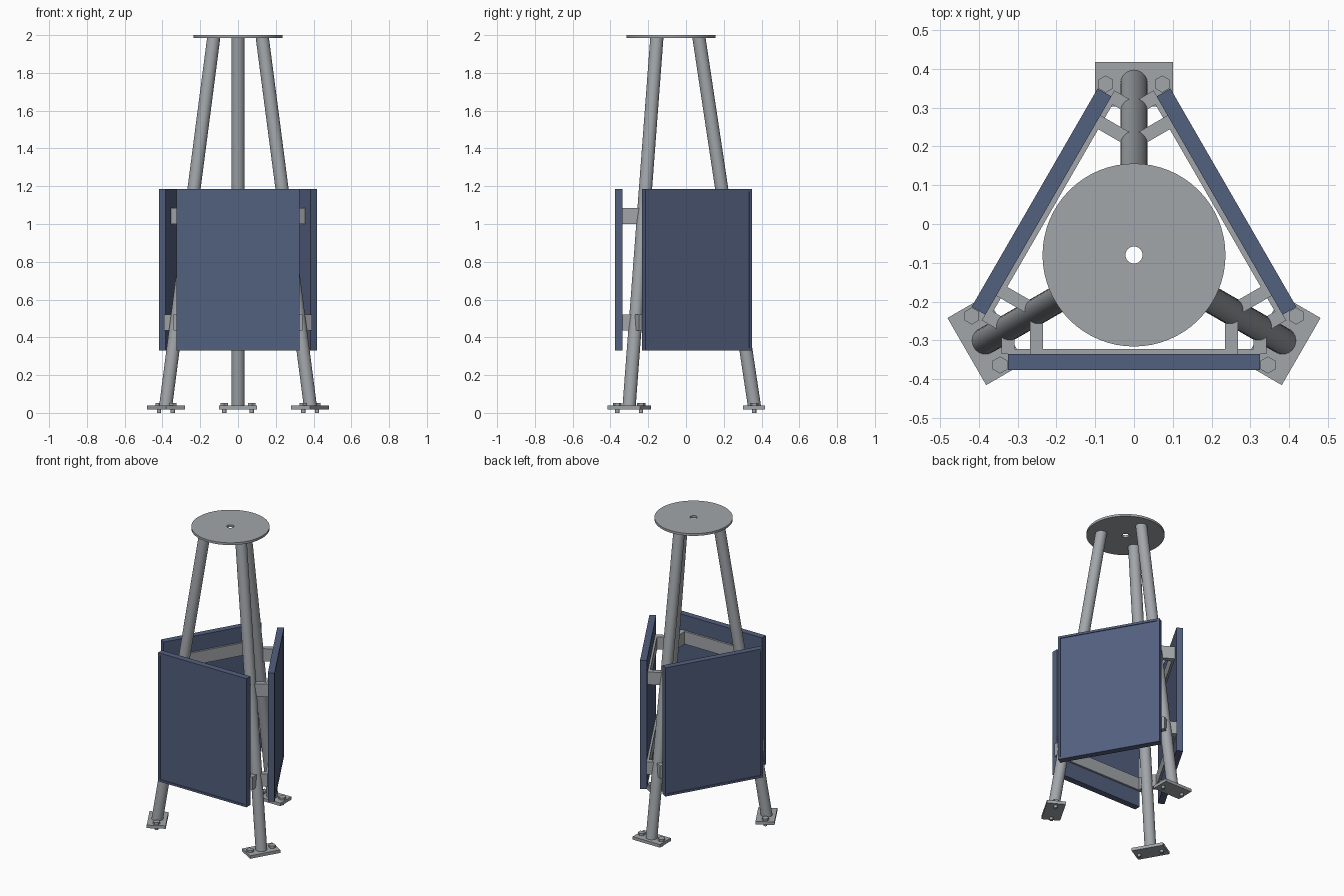
import bpy, bmesh, math
from mathutils import Matrix, Vector

if "Cube" in bpy.data.objects:
    bpy.data.objects.remove(bpy.data.objects["Cube"])

CY = -0.08  # tower axis offset so the footprint is centred


def material(name, rgb):
    m = bpy.data.materials.new(name)
    m.diffuse_color = (*rgb, 1)
    m.use_nodes = True
    m.node_tree.nodes["Principled BSDF"].inputs["Base Color"].default_value = m.diffuse_color
    return m


GREY = material("galvanised grey", (0.36, 0.38, 0.40))
BLUE = material("panel blue", (0.085, 0.115, 0.21))


def finish(name, bm, mat, angle=0.0, smooth=False):
    """Turn a bmesh into an object, rotated about the tower axis."""
    bmesh.ops.recalc_face_normals(bm, faces=bm.faces)
    bm.transform(Matrix.Translation((0, CY, 0)) @ Matrix.Rotation(angle, 4, 'Z'))
    me = bpy.data.meshes.new(name)
    bm.to_mesh(me)
    bm.free()
    me.materials.append(mat)
    ob = bpy.data.objects.new(name, me)
    bpy.context.collection.objects.link(ob)
    if smooth:
        bpy.ops.object.select_all(action='DESELECT')
        ob.select_set(True)
        bpy.context.view_layer.objects.active = ob
        bpy.ops.object.shade_smooth_by_angle(angle=math.radians(35))
    return ob


def add_box(bm, x, y, z):
    """Box given as (min, max) on each axis."""
    lo, hi = Vector((x[0], y[0], z[0])), Vector((x[1], y[1], z[1]))
    size, mid = hi - lo, (hi + lo) / 2
    mat = Matrix.Translation(mid) @ Matrix.Diagonal((*size, 1))
    return bmesh.ops.create_cube(bm, size=1, matrix=mat)["verts"]


def add_cyl(bm, r, p0, p1, n):
    """Tube with level ends, sheared from p0 to p1."""
    p0, p1 = Vector(p0), Vector(p1)
    vs = bmesh.ops.create_cone(bm, cap_ends=True, segments=n, radius1=r,
                               radius2=r, depth=1)["verts"]
    for v in vs:
        v.co = Vector((v.co.x, v.co.y, 0)) + (p1 if v.co.z > 0 else p0)


LEG_R, Z0, Z1, D0, D1 = 0.035, 0.03, 1.99, 0.443, 0.148


def leg_dist(z):
    return D0 + (D1 - D0) * (z - Z0) / (Z1 - Z0)


# top plate: disc with a centre hole
bm = bmesh.new()
N = 64
rings = []
for r, z in ((0.236, 1.985), (0.236, 2.0), (0.022, 2.0), (0.022, 1.985)):
    rings.append([bm.verts.new((r * math.cos(math.tau * i / N),
                                r * math.sin(math.tau * i / N), z)) for i in range(N)])
for a, b in zip(rings, rings[1:] + rings[:1]):
    for i in range(N):
        j = (i + 1) % N
        bm.faces.new((a[i], a[j], b[j], b[i]))
finish("top_plate", bm, GREY, smooth=True)

for k, side in enumerate(("a", "b", "c")):
    ang = math.tau * k / 3

    # leaning tubular leg
    bm = bmesh.new()
    add_cyl(bm, LEG_R, (0, D0, Z0), (0, D1, Z1), 40)
    finish("leg_" + side, bm, GREY, ang, True)

    # foot plate
    bm = bmesh.new()
    add_box(bm, (-0.1, 0.1), (0.383, 0.498), (0.018, 0.038))
    finish("foot_plate_" + side, bm, GREY, ang)

    # anchor bolts: hex head above, shank below
    bm = bmesh.new()
    for sx in (-0.073, 0.073):
        add_cyl(bm, 0.022, (sx, 0.441, 0.038), (sx, 0.441, 0.053), 6)
        add_cyl(bm, 0.011, (sx, 0.441, 0), (sx, 0.441, 0.045), 20)
    finish("anchor_bolts_" + side, bm, GREY, ang, True)

    # panel with a shallow recess in its outer face
    bm = bmesh.new()
    add_box(bm, (-0.325, 0.325), (-0.296, -0.255), (0.33, 1.186))
    bm.normal_update()
    outer = [f for f in bm.faces if f.normal.y < -0.9]
    bmesh.ops.inset_region(bm, faces=outer, thickness=0.02, depth=0)
    walls = bmesh.ops.extrude_face_region(bm, geom=outer)["geom"]
    bmesh.ops.delete(bm, geom=outer, context='FACES')
    for v in walls:
        if isinstance(v, bmesh.types.BMVert):
            v.co.y += 0.005
    finish("panel_" + side, bm, BLUE, ang)

    # two mounting brackets: rail behind the panel, arms reaching the legs
    for level, zc in (("lower", 0.478), ("upper", 1.042)):
        bm = bmesh.new()
        d = leg_dist(zc)
        lx, ly = d * math.cos(math.pi / 6), -d / 2
        z = (zc - 0.042, zc + 0.042)
        add_box(bm, (-lx - 0.017, lx + 0.017), (-0.256, -0.242), z)
        for s in (-1, 1):
            add_box(bm, (s * lx - 0.017, s * lx + 0.017), (-0.25, ly), z)
        finish(f"{level}_bracket_{side}", bm, GREY, ang)
